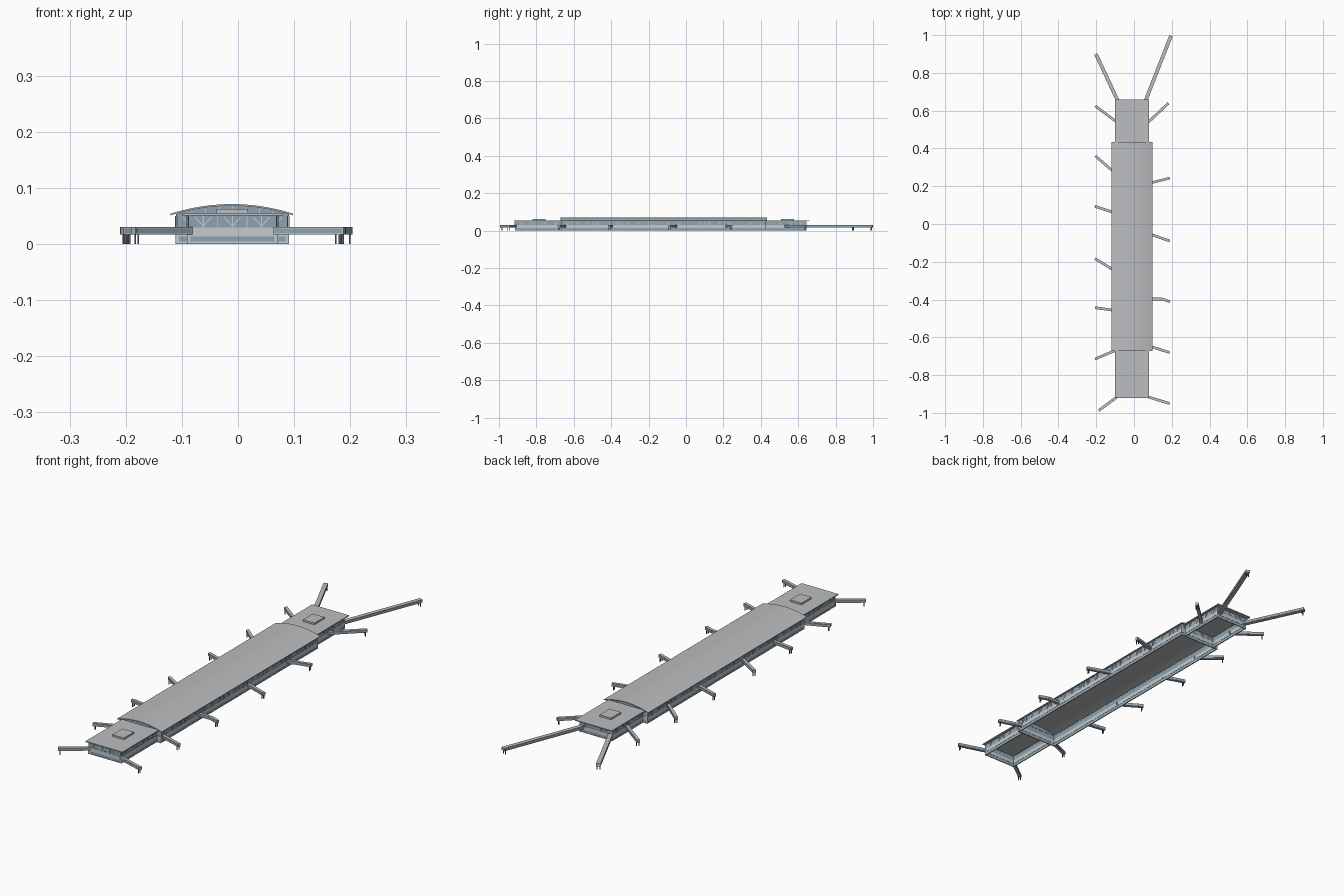
import bpy, bmesh
from mathutils import Matrix, Vector

cube = bpy.data.objects.get("Cube")
if cube:
    bpy.data.objects.remove(cube)


def material(name, rgb):
    m = bpy.data.materials.new(name)
    m.use_nodes = True
    m.diffuse_color = (*rgb, 1)
    m.node_tree.nodes["Principled BSDF"].inputs["Base Color"].default_value = (*rgb, 1)
    return m


ROOF, FRAME, GLASS, STEEL = range(4)
MATS = [material("roof grey", (0.50, 0.51, 0.52)),
        material("pale frame", (0.56, 0.60, 0.62)),
        material("blue glass", (0.27, 0.37, 0.45)),
        material("dark steel", (0.10, 0.12, 0.14))]


def finish(bm, name):
    bmesh.ops.recalc_face_normals(bm, faces=bm.faces)
    mesh = bpy.data.meshes.new(name)
    bm.to_mesh(mesh)
    bm.free()
    for m in MATS:
        mesh.materials.append(m)
    ob = bpy.data.objects.new(name, mesh)
    bpy.context.collection.objects.link(ob)
    return ob


def beam(bm, p, q, width, height, mat):
    """Box running from p to q, with a horizontal width and a height."""
    p, q = Vector(p), Vector(q)
    along = (q - p).normalized()
    side = Vector((0, 0, 1)).cross(along)
    side = side.normalized() if side.length > 1e-4 else Vector((0, 1, 0))
    rot = Matrix((along, side, along.cross(side))).transposed().to_4x4()
    size = Matrix.Diagonal(((q - p).length, width, height, 1))
    made = bmesh.ops.create_cube(bm, size=1, matrix=Matrix.Translation((p + q) / 2) @ rot @ size)
    for f in {f for v in made["verts"] for f in v.link_faces}:
        f.material_index = mat


def strip(bm, a, b, z0, z1, width, mat):
    """Upright panel over the ground line a-b."""
    z = (z0 + z1) / 2
    beam(bm, (*a, z), (*b, z), width, z1 - z0, mat)


def facade(name, a, b):
    """Wall with two glazed bands, a solid middle band and branching struts.
    The outside lies to the right when walking from a to b."""
    bm = bmesh.new()
    a, b = Vector(a), Vector(b)
    run = (b - a).normalized()
    out = Vector((run.y, -run.x)) * 0.003
    length = (b - a).length
    for z0, z1, width, mat in ((0, 0.004, 0.005, FRAME), (0.004, 0.013, 0.003, GLASS),
                               (0.013, 0.029, 0.005, FRAME), (0.029, 0.051, 0.003, GLASS),
                               (0.050, 0.053, 0.005, GLASS)):
        strip(bm, a, b, z0, z1, width, mat)
    for end in (a, b):
        beam(bm, (*end, 0), (*end, 0.03), 0.006, 0.006, FRAME)
    # Struts fan out from short posts
    count = max(1, round(length / 0.055))
    for i in range(count):
        foot = a + run * length * (i + 0.5) / count + out
        beam(bm, (*foot, 0.028), (*foot, 0.050), 0.002, 0.002, FRAME)
        for s in (-1, 1):
            head = foot + run * s * 0.015
            beam(bm, (*foot, 0.032), (*head, 0.048), 0.0016, 0.002, FRAME)
            post = foot + run * s * length / count / 2
            beam(bm, (*post, 0.029), (*post, 0.050), 0.0012, 0.0012, FRAME)
    return finish(bm, name)


# Building outlines
X0, X1, Y0, Y1 = -0.108, 0.088, -0.665, 0.425
E0, E1, S, N = -0.088, 0.068, -0.912, 0.64
facade("hall_south_wall", (X0, Y0), (X1, Y0))
facade("hall_east_wall", (X1, Y0), (X1, Y1))
facade("hall_north_wall", (X1, Y1), (X0, Y1))
facade("hall_west_wall", (X0, Y1), (X0, Y0))
facade("south_wing_end_wall", (E0, S), (E1, S))
facade("south_wing_east_wall", (E1, S), (E1, Y0))
facade("south_wing_west_wall", (E0, Y0), (E0, S))
facade("north_wing_end_wall", (E1, N), (E0, N))
facade("north_wing_east_wall", (E1, Y1), (E1, N))
facade("north_wing_west_wall", (E0, N), (E0, Y1))


def arch(name, x0, x1, y0, y1, mat, thick=None):
    """Shallow vault, either a shell of given thickness or filled to its chord."""
    bm = bmesh.new()
    steps = 20
    top = []
    for i in range(steps + 1):
        u = 2 * i / steps - 1
        top.append(((x0 + x1) / 2 + u * (x1 - x0) / 2, 0.054 + 0.017 * (1 - u * u)))
    drop = [(x, z - thick if thick else 0.052) for x, z in top]
    rings = [[bm.verts.new((x, y, z)) for x, z in top + drop[::-1]] for y in (y0, y1)]
    n = len(rings[0])
    for i in range(n):
        j = (i + 1) % n
        bm.faces.new((rings[0][i], rings[0][j], rings[1][j], rings[1][i]))
    for r in rings:
        for i in range(steps):
            bm.faces.new((r[i], r[i + 1], r[n - 2 - i], r[n - 1 - i]))
    for f in bm.faces:
        f.material_index = mat
    ob = finish(bm, name)
    bpy.ops.object.select_all(action="DESELECT")
    ob.select_set(True)
    bpy.context.view_layer.objects.active = ob
    bpy.ops.object.shade_smooth_by_angle(angle=0.5)


arch("hall_roof", -0.12, 0.098, -0.672, 0.434, ROOF, 0.003)
for label, y, out in (("south", Y0, -0.002), ("north", Y1, 0.002)):
    arch(label + "_gable_glass", X0, X1, y - 0.0015, y + 0.0015, GLASS)
    # Mullions across the gable
    bm = bmesh.new()
    for i in range(-3, 4):
        x = -0.01 + i * 0.024
        beam(bm, (x, y + out, 0.053), (x, y + out, 0.068 - 0.0012 * i * i), 0.002, 0.002, FRAME)
    finish(bm, label + "_gable_mullions")

# Flat wing roofs with a raised rooftop unit
for label, y0, y1, c in (("south", -0.92, Y0, -0.786), ("north", Y1, 0.66, 0.542)):
    bm = bmesh.new()
    beam(bm, (-0.01, y0, 0.053), (-0.01, y1, 0.053), 0.18, 0.004, ROOF)
    finish(bm, label + "_wing_roof")
    bm = bmesh.new()
    beam(bm, (-0.01, c - 0.035, 0.0585), (-0.01, c + 0.035, 0.0585), 0.056, 0.008, ROOF)
    finish(bm, label + "_rooftop_unit")


def bridge(name, points, width):
    """Boarding bridge: box tunnel with side glazing and a pair of legs."""
    bm = bmesh.new()
    pts = [Vector(p) for p in points]
    for a, b in zip(pts, pts[1:]):
        d = (b - a).normalized()
        side = Vector((-d.y, d.x)) * width / 2
        strip(bm, a, b, 0.017, 0.030, width, ROOF)
        for s in (-1, 1):
            strip(bm, a + side * s + d * 0.003, b + side * s - d * 0.003, 0.0195, 0.0275, 0.001, GLASS)
    foot = pts[-1] - d * 0.008
    for s in (-0.7, 0.7):
        p = foot + side * s
        beam(bm, (*p, 0), (*p, 0.018), 0.003, 0.003, STEEL)
    finish(bm, name)


WEST = [((-0.08, 0.64), (-0.202, 0.90)), ((-0.085, 0.535), (-0.205, 0.625)),
        ((-0.106, 0.275), (-0.205, 0.36)), ((-0.106, 0.06), (-0.207, 0.094)),
        ((-0.106, -0.245), (-0.207, -0.183)), ((-0.106, -0.457), (-0.207, -0.443)),
        ((-0.10, -0.67), (-0.207, -0.715)), ((-0.085, -0.912), (-0.187, -0.988))]
EAST = [((0.056, 0.64), (0.196, 0.997)), ((0.066, 0.53), (0.183, 0.64)),
        ((0.086, 0.217), (0.19, 0.243)), ((0.086, -0.054), (0.19, -0.09)),
        ((0.086, -0.397), (0.15, -0.397), (0.19, -0.412)),
        ((0.086, -0.648), (0.19, -0.681)), ((0.064, -0.912), (0.19, -0.951))]
for label, routes in (("west", WEST), ("east", EAST)):
    for i, route in enumerate(routes):
        bridge(f"{label}_bridge_{i + 1}", route, 0.018 if i == 0 else 0.013)
